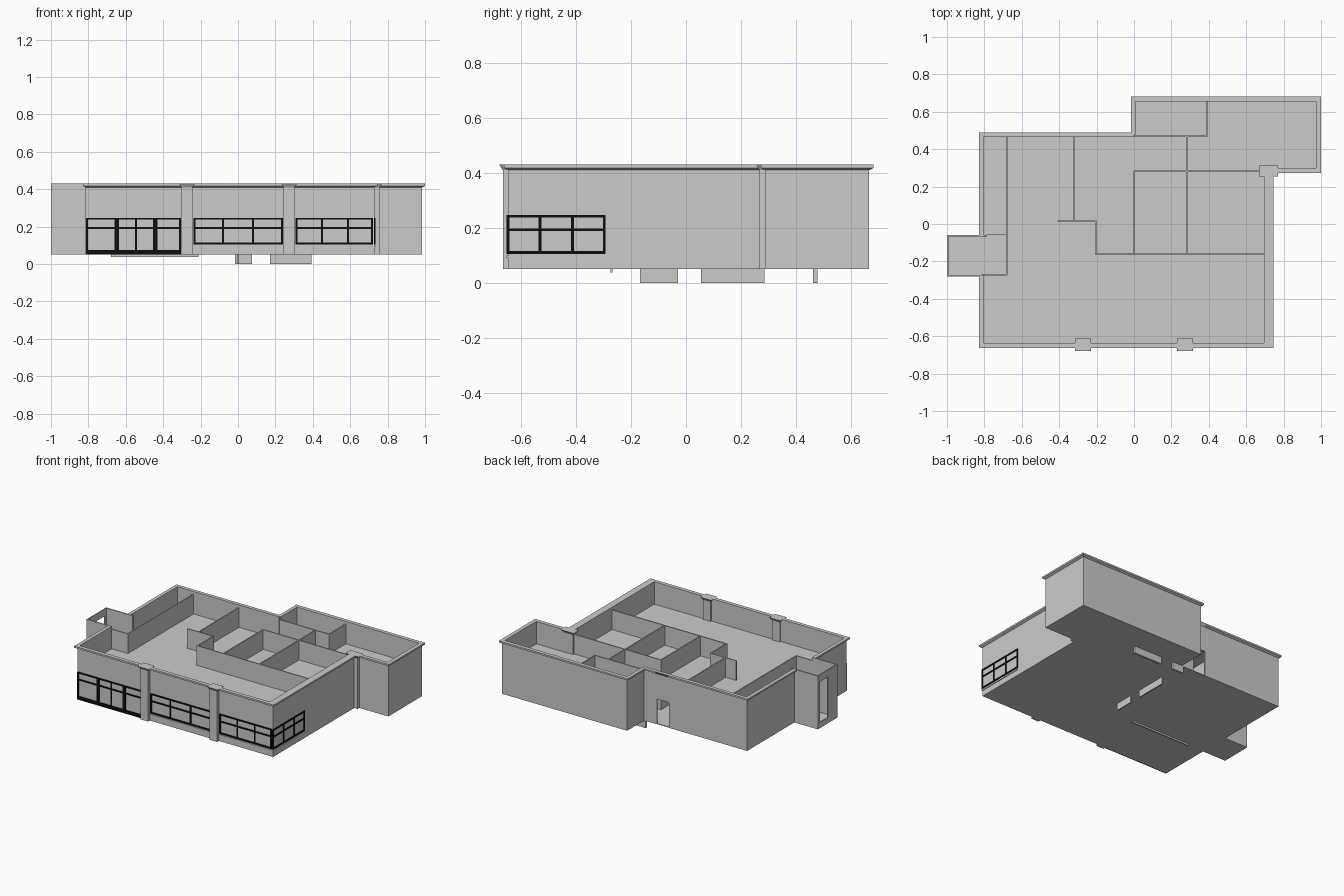
import bpy
import bmesh
from mathutils import Vector

cube = bpy.data.objects.get("Cube")
if cube:
    bpy.data.objects.remove(cube, do_unlink=True)


def make_material(name, rgb):
    m = bpy.data.materials.new(name)
    m.use_nodes = True
    m.diffuse_color = (*rgb, 1)
    m.node_tree.nodes["Principled BSDF"].inputs["Base Color"].default_value = (*rgb, 1)
    return m


GREY = make_material("wall grey", (0.6, 0.6, 0.6))
BLACK = make_material("frame black", (0.004, 0.004, 0.004))

BASE, CEIL, INNER, CORNICE, TOP = 0.05, 0.27, 0.41, 0.41, 0.43
FLARE = 0.015


def add_box(bm, x0, y0, z0, x1, y1, z1, grow=(0, 0, 0, 0)):
    """Box whose top may spread by grow = (west, south, east, north)."""
    w, s, e, n = grow
    low = [(x0, y0), (x1, y0), (x1, y1), (x0, y1)]
    high = [(x0 - w, y0 - s), (x1 + e, y0 - s), (x1 + e, y1 + n), (x0 - w, y1 + n)]
    b = [bm.verts.new((x, y, z0)) for x, y in low]
    t = [bm.verts.new((x, y, z1)) for x, y in high]
    bm.faces.new(b[::-1])
    bm.faces.new(t)
    for i in range(4):
        j = (i + 1) % 4
        bm.faces.new((b[i], b[j], t[j], t[i]))


def finish(name, bm, mat):
    mesh = bpy.data.meshes.new(name)
    bm.to_mesh(mesh)
    bm.free()
    mesh.materials.append(mat)
    ob = bpy.data.objects.new(name, mesh)
    bpy.context.collection.objects.link(ob)
    return ob


def boxes(name, items, mat=GREY):
    bm = bmesh.new()
    for item in items:
        add_box(bm, *item)
    return finish(name, bm, mat)


def outer_wall(name, x0, y0, x1, y1, sides, ends=(0, 0, 0, 0)):
    """Wall with a flared cornice on the sides named by w, s, e, n."""
    grow = [FLARE if c in sides else 0 for c in "wsen"]
    bm = bmesh.new()
    add_box(bm, x0, y0, BASE, x1, y1, CORNICE)
    add_box(bm, x0, y0, CORNICE, x1, y1, CORNICE + 0.008, grow)
    w, s, e, n = grow
    add_box(bm, x0 - w, y0 - s, CORNICE + 0.008, x1 + e, y1 + n, TOP)
    finish(name, bm, GREY)


# Main hall outer walls
outer_wall("front_wall", -0.815, -0.647, 0.73, -0.635, "wse")
outer_wall("east_wall", 0.695, -0.647, 0.73, 0.29, "se")
outer_wall("west_wall_front", -0.815, -0.647, -0.805, -0.28, "ws")
outer_wall("west_wall_back", -0.815, -0.06, -0.805, 0.475, "w")
outer_wall("north_wall_west", -0.815, 0.465, -0.2, 0.475, "wn")
outer_wall("north_wall_middle", -0.102, 0.465, 0.0, 0.475, "n")
boxes("north_door_lintel", [(-0.2, 0.465, 0.23, -0.102, 0.475, CORNICE),
                            (-0.2, 0.465, CORNICE, -0.102, 0.475, TOP, (0, 0, 0, FLARE))])

# Back wing outer walls
outer_wall("wing_north_wall", -0.002, 0.655, 0.985, 0.667, "wen")
outer_wall("wing_west_wall", -0.002, 0.475, 0.008, 0.667, "wn")
outer_wall("wing_east_wall", 0.972, 0.288, 0.985, 0.667, "sen")
outer_wall("wing_south_wall", 0.73, 0.288, 0.985, 0.3, "se")

# Side porch with a tall opening on its outer wall
boxes("porch_walls", [
    (-1.0, -0.28, BASE, -0.805, -0.272, TOP),
    (-1.0, -0.066, BASE, -0.785, -0.058, TOP),
    (-1.0, -0.28, BASE, -0.992, -0.175, TOP),
    (-1.0, -0.085, BASE, -0.992, -0.058, TOP),
    (-1.0, -0.175, BASE, -0.992, -0.085, 0.09),
    (-1.0, -0.175, 0.38, -0.992, -0.085, TOP),
])

# Pilasters with flared heads
for name, x0, y0, x1, y1 in (("front_pilaster_west", -0.303, -0.667, -0.243, -0.625),
                             ("front_pilaster_east", 0.243, -0.667, 0.303, -0.625),
                             ("corner_pilaster", 0.682, 0.268, 0.757, 0.3)):
    f = 0.013
    boxes(name, [(x0, y0, BASE, x1, y1, CORNICE),
                 (x0, y0, CORNICE, x1, y1, TOP, (f, f, f, f))])

# Floors and dropped ceiling
slab_areas = [(-0.813, -0.645, 0.728, 0.473), (0.0, 0.29, 0.983, 0.665)]
boxes("floor", [(a, b, BASE, c, d, BASE + 0.005) for a, b, c, d in slab_areas]
      + [(-0.998, -0.278, BASE, -0.8, -0.06, BASE + 0.005)])
boxes("ceiling", [(-0.68, -0.645, CEIL - 0.005, 0.728, 0.47, CEIL),
                  (-0.81, -0.645, CEIL - 0.005, -0.68, -0.272, CEIL),
                  (-0.81, -0.06, CEIL - 0.005, -0.68, 0.47, CEIL),
                  (0.0, 0.29, CEIL - 0.005, 0.98, 0.665, CEIL)])

# Room partitions, each a centre line from one end to the other
T = 0.004
lines = [
    (0, -0.163, 0, 0.283), (0.283, -0.163, 0.283, 0.47),
    (-0.205, -0.163, 0.7, -0.163), (-0.205, -0.163, -0.205, 0.015),
    (-0.405, 0.015, -0.205, 0.015), (-0.322, 0.015, -0.322, 0.47),
    (-0.68, -0.272, -0.68, 0.47), (-0.81, -0.272, -0.68, -0.272),
    (0, 0.283, 0.69, 0.283), (0.39, 0.47, 0.39, 0.66), (0, 0.47, 0.39, 0.47),
]
boxes("partitions", [(a - T, b - T, BASE, c + T, d + T, INNER) for a, b, c, d in lines])

# Partition footings that reach below the floor, with doorway gaps
boxes("footings", [(-T, -0.167, 0, T, -0.03, BASE), (-T, 0.055, 0, T, 0.285, BASE),
                   (-0.015, 0.463, 0, 0.075, 0.478, BASE),
                   (0.17, 0.463, 0, 0.393, 0.478, BASE)])
boxes("floor_edge_strip", [(-0.68, -0.275, 0.038, -0.21, -0.267, BASE)])


def window(name, axis, plane, cuts, heights, bar=0.01, extra=()):
    """Black bars on a wall: uprights at cuts, rails at heights."""
    a0, a1 = cuts[0], cuts[-1]
    z0, z1 = heights[0], heights[-1]
    h = bar / 2
    rects = [(c - h, z0, c + h, z1) for c in cuts]
    rects += [(a0 - h, z - h, a1 + h, z + h) for z in heights]
    rects += list(extra)
    d = 0.004
    if axis == "x":
        items = [(a, plane - d, b, c, plane + d, e) for a, b, c, e in rects]
    else:
        items = [(plane - d, a, b, plane + d, c, e) for a, b, c, e in rects]
    boxes(name, items, BLACK)


# Shopfront windows and entrance
RAILS = (0.11, 0.193, 0.242)
window("front_window_middle", "x", -0.648, (-0.232, -0.08, 0.08, 0.236), RAILS)
window("front_window_east", "x", -0.648, (0.312, 0.45, 0.588, 0.716), RAILS)
window("side_window", "y", 0.731, (-0.648, -0.532, -0.413, -0.298), RAILS)
window("entrance", "x", -0.648, (-0.808, -0.545, -0.31), (0.055, 0.193, 0.242), 0.01,
       [(-0.66, 0.05, -0.635, 0.245), (-0.455, 0.05, -0.43, 0.245),
        (-0.81, 0.05, -0.305, 0.075)])

# Sills under the windows
boxes("sills", [(-0.24, -0.653, 0.09, 0.24, -0.645, 0.1),
                (0.305, -0.653, 0.09, 0.735, -0.645, 0.1),
                (0.728, -0.653, 0.09, 0.735, -0.295, 0.1)])
